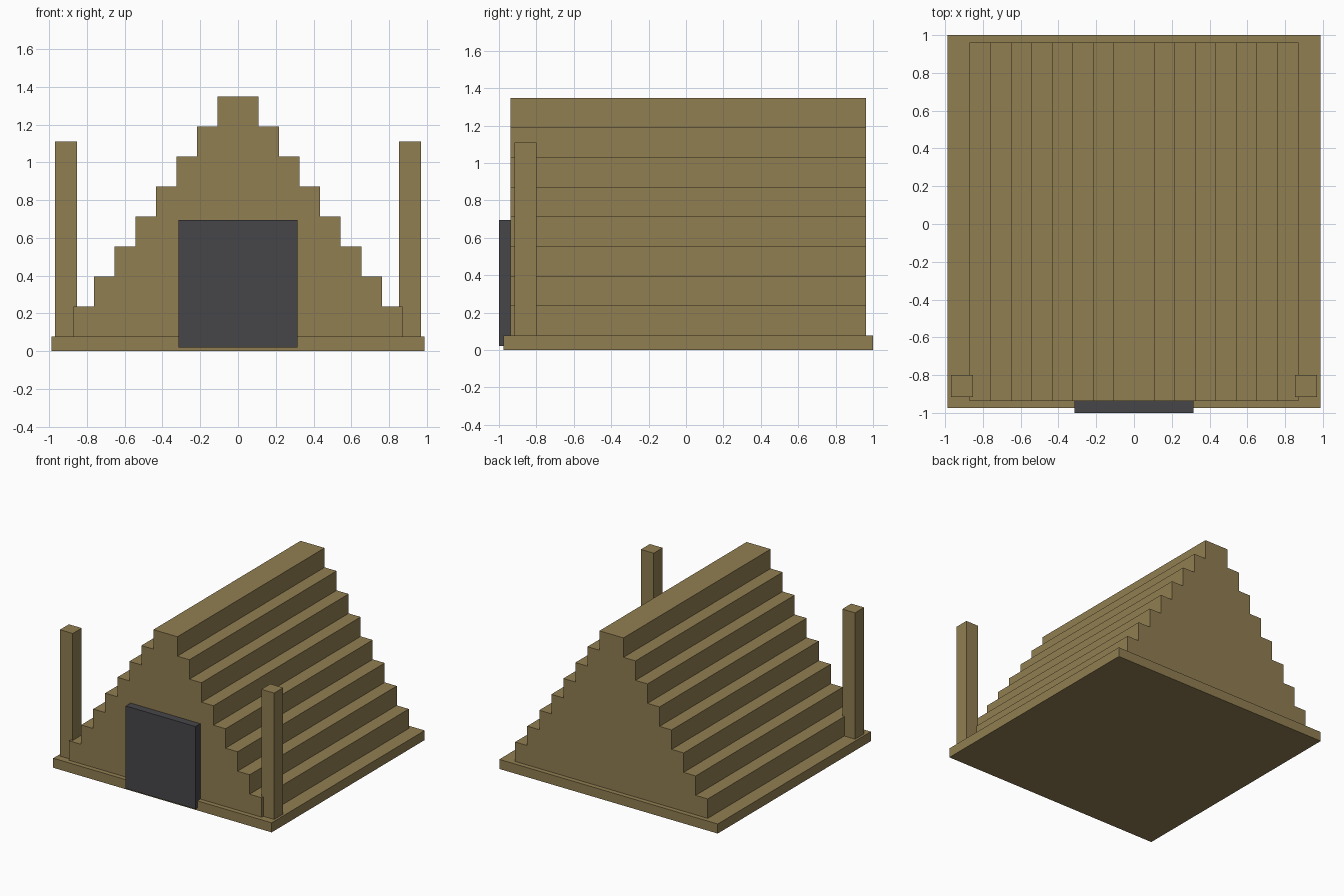
import bpy
import bmesh

cube = bpy.data.objects.get("Cube")
if cube:
    bpy.data.objects.remove(cube, do_unlink=True)


def make_material(name, rgb):
    mat = bpy.data.materials.new(name)
    mat.use_nodes = True
    color = (*rgb, 1.0)
    mat.diffuse_color = color
    mat.node_tree.nodes["Principled BSDF"].inputs["Base Color"].default_value = color
    return mat


def prism(name, profile, y_front, y_back, mat):
    """Extrude an x-z outline from y_front to y_back."""
    bm = bmesh.new()
    face = bm.faces.new([bm.verts.new((x, y_front, z)) for x, z in profile])
    extruded = bmesh.ops.extrude_face_region(bm, geom=[face])
    verts = [g for g in extruded["geom"] if isinstance(g, bmesh.types.BMVert)]
    bmesh.ops.translate(bm, verts=verts, vec=(0, y_back - y_front, 0))
    bmesh.ops.recalc_face_normals(bm, faces=bm.faces)
    mesh = bpy.data.meshes.new(name)
    bm.to_mesh(mesh)
    bm.free()
    mesh.materials.append(mat)
    obj = bpy.data.objects.new(name, mesh)
    bpy.context.collection.objects.link(obj)
    return obj


def box(name, x, y, z, mat):
    outline = [(x[0], z[0]), (x[1], z[0]), (x[1], z[1]), (x[0], z[1])]
    return prism(name, outline, y[0], y[1], mat)


wood = make_material("tan wood", (0.283, 0.209, 0.084))
dark = make_material("dark grey", (0.061, 0.061, 0.067))

# Ground slab
BASE_TOP = 0.078
box("base_slab", (-0.987, 0.987), (-0.975, 1.0), (0, BASE_TOP), wood)

# Stepped roof body: one staircase outline, mirrored and extruded
STEPS, RISE, TREAD, HALF_WIDTH = 8, 0.1588, 0.1088, 0.87
right_side = []
for i in range(STEPS):
    x = HALF_WIDTH - i * TREAD
    right_side += [(x, BASE_TOP + i * RISE), (x, BASE_TOP + (i + 1) * RISE)]
left_side = [(-x, z) for x, z in reversed(right_side)]
prism("stepped_roof", right_side + left_side, -0.937, 0.962, wood)

# Front corner posts
for side, s in (("left", 1), ("right", -1)):
    xs = sorted((s * 0.852, s * 0.968))
    box(side + "_post", xs, (-0.916, -0.80), (BASE_TOP, 1.11), wood)

# Door slab
box("door", (-0.315, 0.315), (-1.0, -0.90), (0.02, 0.694), dark)
